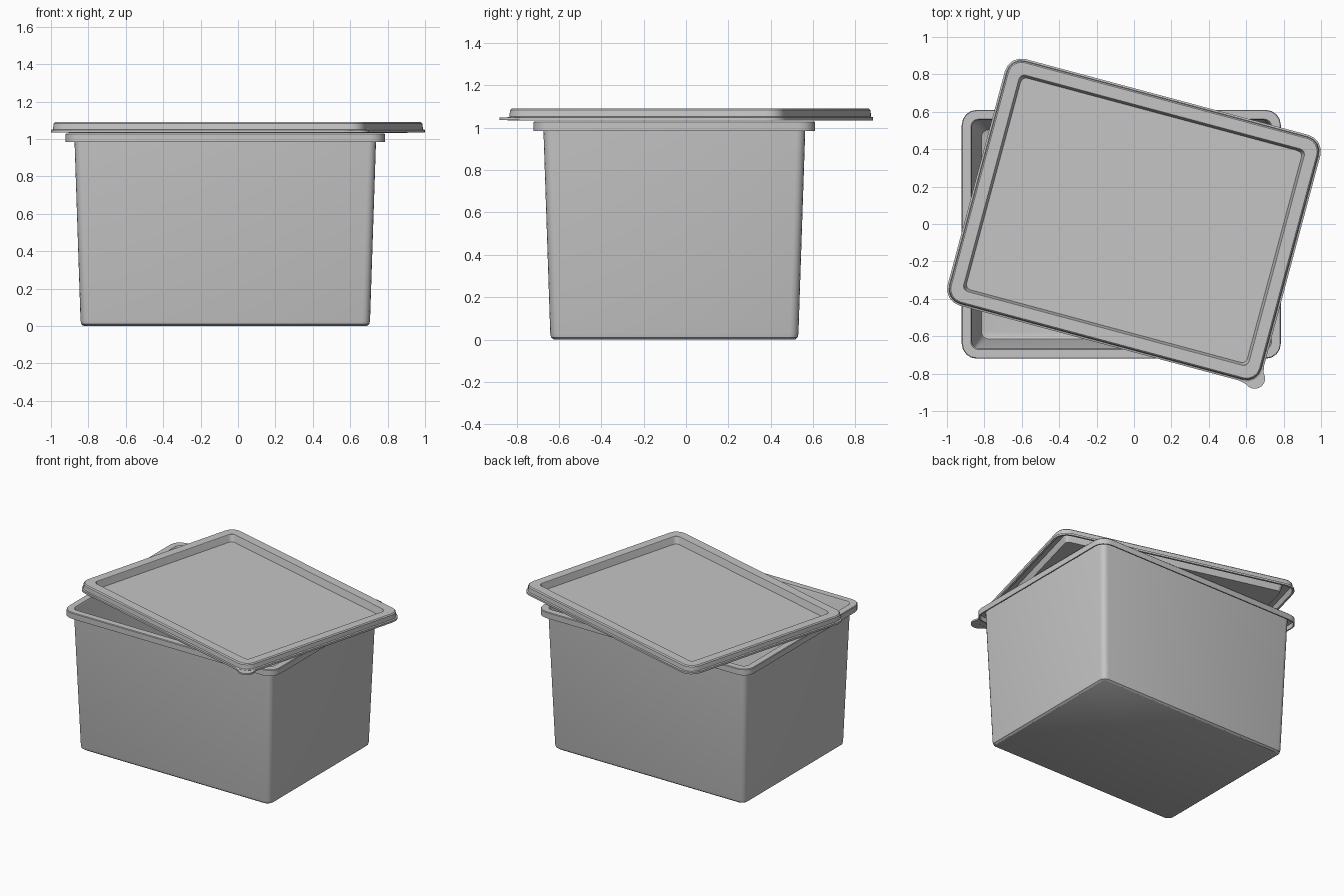
import bpy
import bmesh
from math import sin, cos, pi, radians

cube = bpy.data.objects.get("Cube")
if cube:
    bpy.data.objects.remove(cube, do_unlink=True)

# One plain plastic for everything
plastic = bpy.data.materials.new("grey_plastic")
plastic.use_nodes = True
GREY = (0.56, 0.56, 0.56, 1)
plastic.diffuse_color = GREY
plastic.node_tree.nodes["Principled BSDF"].inputs["Base Color"].default_value = GREY

CORNER_STEPS = 4


def rounded_rect(half_x, half_y, radius):
    """Counter-clockwise outline with rounded corners."""
    points = []
    for quarter, (sx, sy) in enumerate([(1, 1), (-1, 1), (-1, -1), (1, -1)]):
        for step in range(CORNER_STEPS + 1):
            angle = (quarter + step / CORNER_STEPS) * pi / 2
            points.append((sx * (half_x - radius) + radius * cos(angle),
                           sy * (half_y - radius) + radius * sin(angle)))
    return points


def finish(name, bm, location, turn):
    bmesh.ops.recalc_face_normals(bm, faces=bm.faces)
    mesh = bpy.data.meshes.new(name)
    bm.to_mesh(mesh)
    bm.free()
    mesh.materials.append(plastic)
    obj = bpy.data.objects.new(name, mesh)
    bpy.context.collection.objects.link(obj)
    obj.location = location
    obj.rotation_euler.z = turn
    bpy.ops.object.select_all(action='DESELECT')
    obj.select_set(True)
    bpy.context.view_layer.objects.active = obj
    bpy.ops.object.shade_smooth_by_angle(angle=radians(30))
    return obj


def shell(name, half_x, half_y, radius, min_radius, section, location, turn=0):
    """Loft rounded rectangles through a section of (inset, height) points."""
    bm = bmesh.new()
    rings = []
    for inset, z in section:
        outline = rounded_rect(half_x - inset, half_y - inset,
                               max(radius - inset, min_radius))
        rings.append([bm.verts.new((x, y, z)) for x, y in outline])
    count = len(rings[0])
    for low, high in zip(rings, rings[1:]):
        for i in range(count):
            j = (i + 1) % count
            bm.faces.new((low[i], low[j], high[j], high[i]))
    bm.faces.new(rings[0])
    bm.faces.new(rings[-1])
    return finish(name, bm, location, turn)


# Tapered tub: inner floor, inner wall, hollow rim, outer wall, base
tub_section = [
    (0.122, 0.02), (0.105, 0.028), (0.098, 0.05), (0.054, 1.02), (0.049, 1.03),
    (0.004, 1.03), (0, 1.026), (0, 0.985), (0.009, 0.985), (0.01, 1.018),
    (0.046, 1.018), (0.079, 0.03), (0.083, 0.01), (0.096, 0),
]
shell("tub", 0.853, 0.665, 0.08, 0.04, tub_section, (-0.068, -0.055, 0))

# Lid: sunken panel, raised border, outer flange, hollow underside
LID_X, LID_Y = 0.873, 0.682
LID_PLACE, LID_TURN = (0, 0.02, 0), radians(-15)
lid_section = [
    (0.096, 1.041), (0.085, 1.088), (0.083, 1.09), (0.02, 1.09), (0.013, 1.083),
    (0.01, 1.052), (0, 1.049), (0, 1.035), (0.014, 1.035), (0.02, 1.08),
    (0.076, 1.08), (0.088, 1.033),
]
shell("lid", LID_X, LID_Y, 0.09, 0.03, lid_section, LID_PLACE, LID_TURN)

# Rounded pull tab on one lid corner
bm = bmesh.new()
outline = [(LID_X - 0.1, 0.1 - LID_Y), (LID_X - 0.11, -LID_Y), (LID_X - 0.075, -LID_Y - 0.007)]
for step in range(9):
    angle = radians(-110 + 130 * step / 8)
    outline.append((LID_X - 0.031 + 0.056 * cos(angle),
                    0.033 - LID_Y + 0.056 * sin(angle)))
outline += [(LID_X + 0.007, 0.075 - LID_Y), (LID_X, 0.11 - LID_Y)]
base = bm.faces.new([bm.verts.new((x, y, 1.036)) for x, y in outline])
raised = bmesh.ops.extrude_face_region(bm, geom=[base], use_keep_orig=True)
bmesh.ops.translate(bm, vec=(0, 0, 0.012),
                    verts=[g for g in raised["geom"] if isinstance(g, bmesh.types.BMVert)])
finish("lid_tab", bm, LID_PLACE, LID_TURN)
